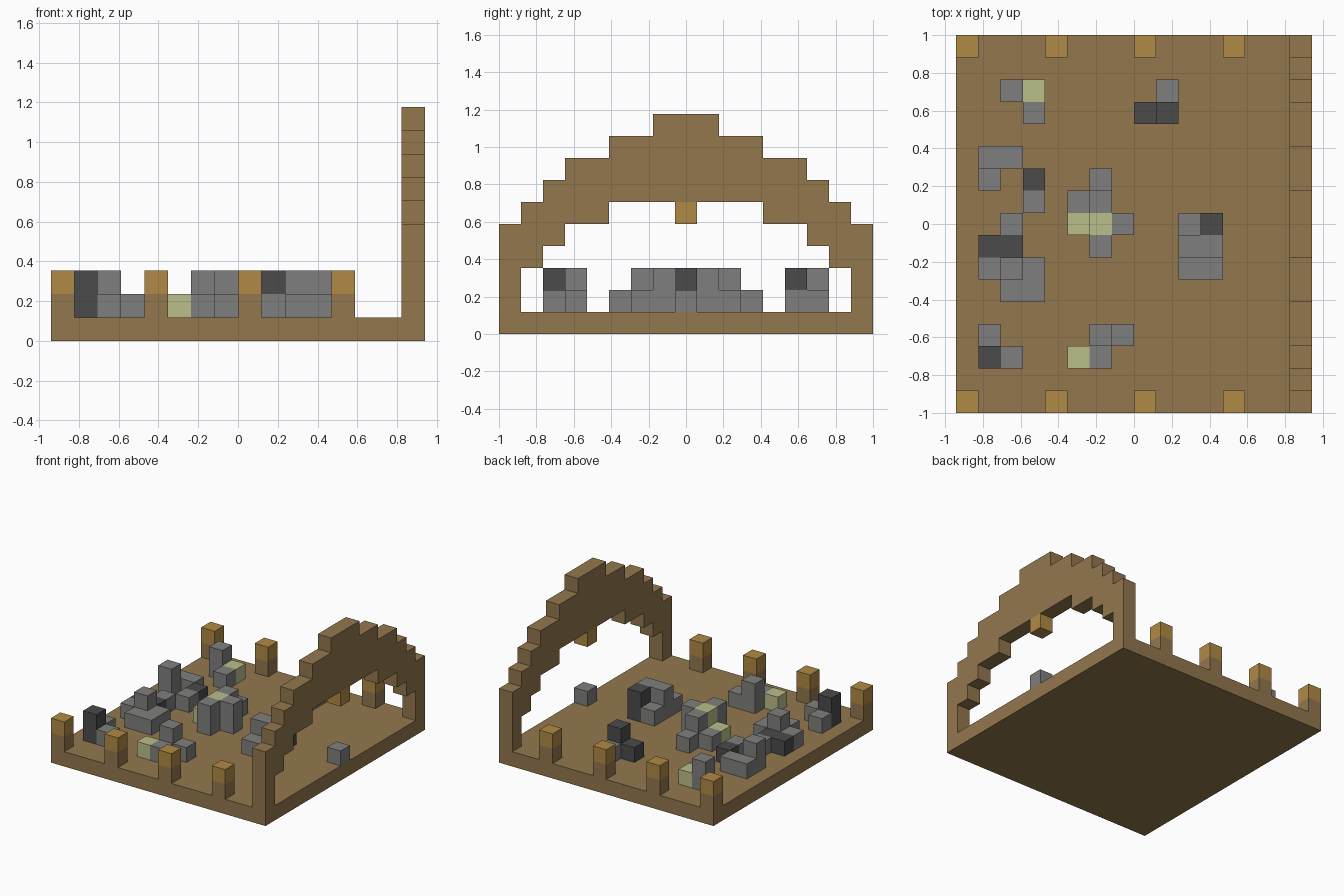
import bpy, bmesh
from mathutils import Vector

if "Cube" in bpy.data.objects:
    bpy.data.objects.remove(bpy.data.objects["Cube"])

U = 2 / 17                      # block size
NX, NY = 16, 17                 # floor size in blocks


def material(name, r, g, b):
    m = bpy.data.materials.new(name)
    m.use_nodes = True
    m.diffuse_color = (r, g, b, 1)
    m.node_tree.nodes["Principled BSDF"].inputs["Base Color"].default_value = (r, g, b, 1)
    return m


MATS = [material("brown_wood", .29, .185, .076),
        material("amber_lamp", .434, .254, .06),
        material("grey_stone", .212, .212, .21),
        material("dark_stone", .07, .07, .07),
        material("mossy_stone", .497, .515, .254)]
WOOD, AMBER, STONE, DARK, MOSS = range(5)

# Block stacks from the floor up, one letter each (capitals are taller)
STACKS = {"g": [STONE], "G": [STONE, STONE], "d": [DARK], "D": [DARK, DARK],
          "c": [STONE, DARK], "m": [MOSS], "M": [MOSS, MOSS],
          "P": [WOOD, AMBER], "o": [AMBER]}


def place(x, y, z):
    return Vector(((x - NX / 2) * U, (y - NY / 2) * U, z * U))


def finish(name, bm):
    bmesh.ops.remove_doubles(bm, verts=bm.verts, dist=U / 100)
    bmesh.ops.dissolve_limit(bm, angle_limit=.01, verts=bm.verts, edges=bm.edges,
                             delimit={'MATERIAL'})
    me = bpy.data.meshes.new(name)
    bm.to_mesh(me)
    bm.free()
    for m in MATS:
        me.materials.append(m)
    ob = bpy.data.objects.new(name, me)
    bpy.context.collection.objects.link(ob)
    return ob


def blocks(name, x0, y0, rows, z0=1):
    """Stacks laid out as a plan, back row first; only outer faces are made."""
    cells = {}
    for r, row in enumerate(rows):
        for c, letter in enumerate(row):
            for k, mat in enumerate(STACKS.get(letter, [])):
                cells[x0 + c, y0 - r, z0 + k] = mat
    bm = bmesh.new()
    for cell, mat in cells.items():
        for axis in range(3):
            for side in (0, 1):
                near = list(cell)
                near[axis] += 2 * side - 1
                if tuple(near) in cells or near[2] == 0:
                    continue
                a, b = (axis + 1) % 3, (axis + 2) % 3
                loop = [(0, 0), (1, 0), (1, 1), (0, 1)]
                verts = []
                for u, v in (loop if side else loop[::-1]):
                    p = list(cell)
                    p[axis] += side
                    p[a] += u
                    p[b] += v
                    verts.append(bm.verts.new(place(*p)))
                bm.faces.new(verts).material_index = mat
    return finish(name, bm)


# Floor slab
bm = bmesh.new()
bmesh.ops.create_cube(bm, size=U)
bmesh.ops.scale(bm, vec=(NX, NY, 1), verts=bm.verts)
bmesh.ops.translate(bm, vec=(0, 0, U / 2), verts=bm.verts)
finish("floor", bm)

# Stepped arch: half outline, mirrored and extruded one block thick
outer = [(0, 1), (0, 5), (1, 5), (1, 6), (2, 6), (2, 7), (3, 7), (3, 8),
         (5, 8), (5, 9), (7, 9), (7, 10)]
inner = [(5, 6), (5, 5), (3, 5), (3, 4), (2, 4), (2, 3), (1, 3), (1, 1)]
flip = lambda pts: [(NY - y, z) for y, z in reversed(pts)]
bm = bmesh.new()
outline = outer + flip(outer) + flip(inner) + inner
face = bm.faces.new([bm.verts.new(place(NX - 1, y, z)) for y, z in outline])
ext = bmesh.ops.extrude_face_region(bm, geom=[face])
bmesh.ops.translate(bm, vec=(U, 0, 0),
                    verts=[v for v in ext["geom"] if isinstance(v, bmesh.types.BMVert)])
bmesh.ops.recalc_face_normals(bm, faces=bm.faces)
finish("arch", bm)
blocks("hanging_lamp", NX - 1, 8, ["o"], z0=5)

# Lamp posts along the front and back edges
for side, y in (("front", 0), ("back", NY - 1)):
    for n in range(4):
        blocks(f"{side}_lamp_post_{n + 1}", 4 * n, y, ["P"])

# Rubble and ruined walls
blocks("back_right_rubble", 2, 14, ["Gm", ".g"])
blocks("back_left_rubble", 8, 14, [".g", "dc"])
blocks("long_ruin", 1, 11, ["gg.", "G.d", "..g", ".g.", "dd.", "gGg", ".gg"])
blocks("central_ruin", 5, 10, [".g.", "gG.", "mMG", ".G."])
blocks("front_corner_rubble", 1, 3, ["g.", "Dg"])
blocks("front_rubble", 5, 3, [".Gg", "mg."])
blocks("left_ruin", 10, 8, ["gD", "GG", "gg"])
blocks("arch_stone", NX - 1, 8, ["g"])
